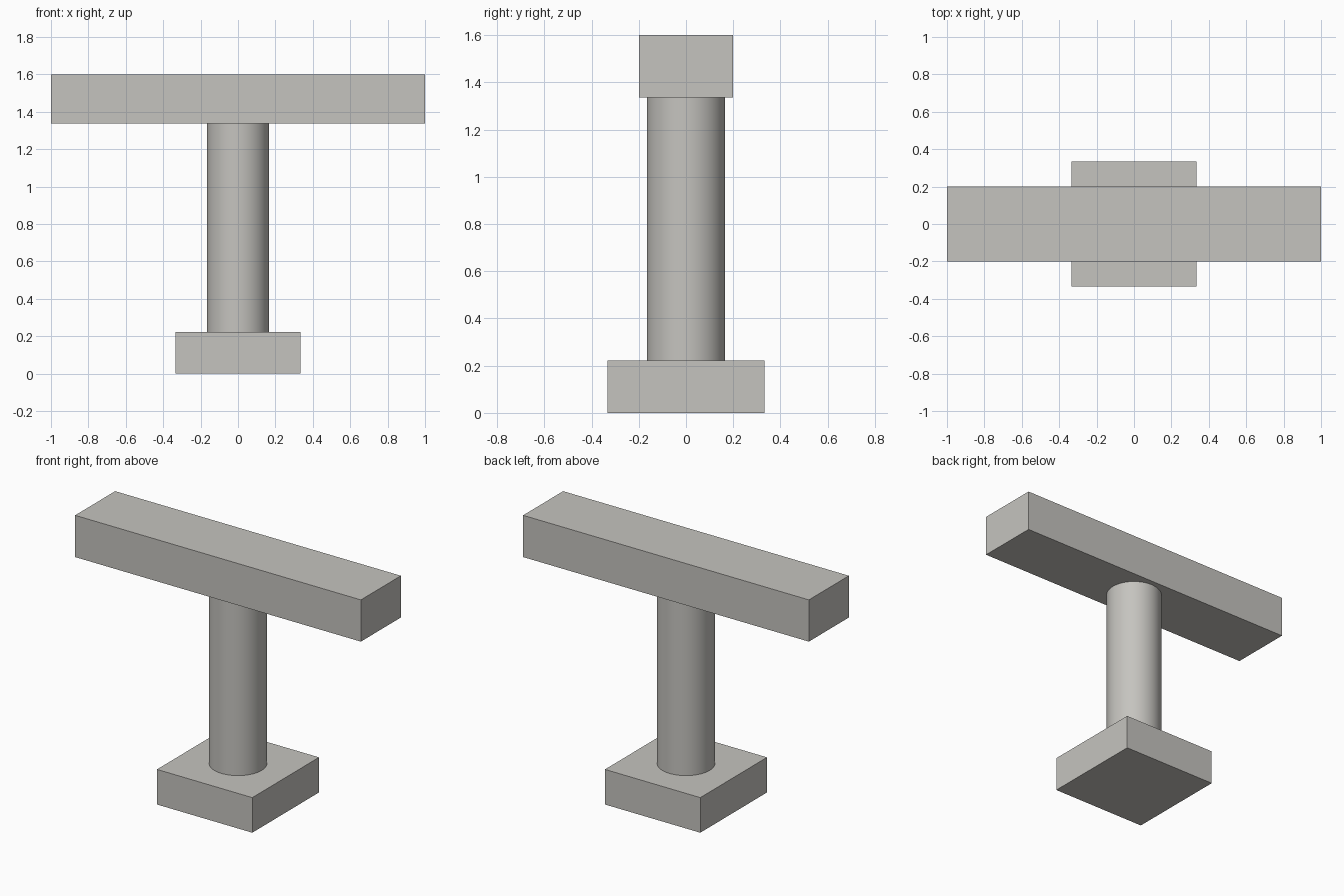
import bpy

cube = bpy.data.objects.get("Cube")
if cube:
    bpy.data.objects.remove(cube, do_unlink=True)

stone = bpy.data.materials.new("warm_grey_stone")
stone.use_nodes = True
COLOUR = (0.56, 0.55, 0.52, 1)
stone.diffuse_color = COLOUR
stone.node_tree.nodes["Principled BSDF"].inputs["Base Color"].default_value = COLOUR

BASE_TOP, BEAM_BOTTOM, TOP = 0.222, 1.336, 1.6


def finish(name):
    obj = bpy.context.object
    obj.name = obj.data.name = name
    obj.data.materials.append(stone)
    return obj


def block(name, width, depth, bottom, top):
    bpy.ops.mesh.primitive_cube_add(size=1, location=(0, 0, (bottom + top) / 2))
    bpy.context.object.scale = (width, depth, top - bottom)
    bpy.ops.object.transform_apply(location=False, rotation=False, scale=True)
    return finish(name)


# Square foot and long crossbeam
block("foot", 0.667, 0.667, 0, BASE_TOP)
block("crossbeam", 2, 0.4, BEAM_BOTTOM, TOP)

# Round column between them
bpy.ops.mesh.primitive_cylinder_add(vertices=64, radius=0.166, depth=BEAM_BOTTOM - BASE_TOP,
                                    location=(0, 0, (BASE_TOP + BEAM_BOTTOM) / 2))
finish("column")
bpy.ops.object.shade_smooth_by_angle()
